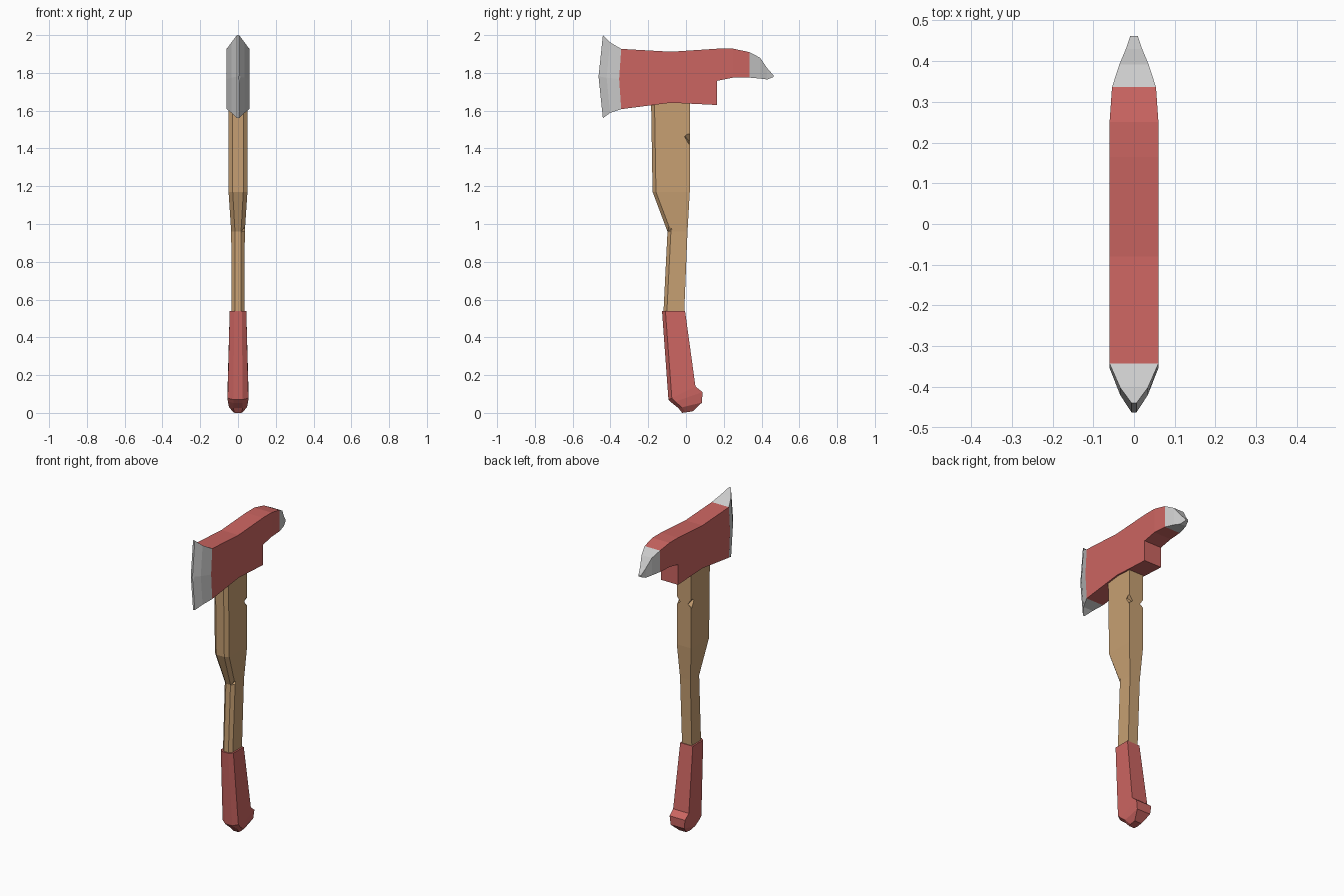
import bpy, bmesh
from math import radians

if "Cube" in bpy.data.objects:
    bpy.data.objects.remove(bpy.data.objects["Cube"])


def material(name, rgb):
    m = bpy.data.materials.new(name)
    m.diffuse_color = (*rgb, 1)
    m.use_nodes = True
    m.node_tree.nodes["Principled BSDF"].inputs["Base Color"].default_value = m.diffuse_color
    return m


RED = material("red_paint", (0.60, 0.13, 0.12))
WOOD = material("wood", (0.57, 0.35, 0.17))


def loft(name, halves, mat=None):
    """Skin a row of rings; each ring is a +x half outline mirrored to -x."""
    bm = bmesh.new()
    rings = []
    for half in halves:
        pts = half + [(-x, y, z) for x, y, z in reversed(half)]
        rings.append([bm.verts.new(p) for p in pts])
    n = len(rings[0])
    for a, b in zip(rings, rings[1:]):
        for i in range(n):
            j = (i + 1) % n
            bm.faces.new((a[i], a[j], b[j], b[i]))
    bm.faces.new(rings[0])
    bm.faces.new(rings[-1])
    bmesh.ops.remove_doubles(bm, verts=bm.verts, dist=1e-4)
    bmesh.ops.recalc_face_normals(bm, faces=bm.faces)
    me = bpy.data.meshes.new(name)
    bm.to_mesh(me)
    bm.free()
    ob = bpy.data.objects.new(name, me)
    bpy.context.collection.objects.link(ob)
    if mat:
        me.materials.append(mat)
    return ob


def nick(target, loc, size, rot=(45, 35, 0)):
    """Cut a small chip out of an edge."""
    bpy.ops.mesh.primitive_cube_add(size=1, location=loc,
                                    rotation=[radians(a) for a in rot])
    c = bpy.context.object
    c.name = "nick_cutter"
    c.scale = size
    c.hide_render = True
    c.hide_set(True)
    mod = target.modifiers.new("nick", 'BOOLEAN')
    mod.operation = 'DIFFERENCE'
    mod.object = c


def shaft_ring(front, back, hw, hf, chamfer=0.018):
    """Flat back, chamfered front; front and back are (y, z)."""
    (yf, zf), (yb, zb) = front, back
    t = chamfer / (yb - yf)
    return [(hf, yf, zf), (hw, yf + chamfer, zf + t * (zb - zf)), (hw, yb, zb)]


def slab_ring(y, top, bottom, hw, bulge=0.0):
    """Top, middle and bottom points of a vertical section."""
    return [(hw, y, top), (hw, y - bulge, (top + bottom) / 2), (hw, y, bottom)]


# wooden handle
handle = loft("handle", [
    shaft_ring((-0.185, 1.66), (0.02, 1.66), 0.05, 0.028),
    shaft_ring((-0.177, 1.17), (0.02, 1.17), 0.05, 0.028),
    shaft_ring((-0.098, 0.96), (0.008, 0.96), 0.036, 0.016),
    shaft_ring((-0.12, 0.52), (-0.01, 0.52), 0.034, 0.016),
], WOOD)
for s in (1, -1):
    nick(handle, (s * 0.062, 0.028, 1.455), (0.045, 0.06, 0.04), (35, s * 35, 0))
nick(handle, (0.04, -0.092, 0.965), (0.03, 0.03, 0.02))

# red grip with hooked knob
loft("grip", [
    shaft_ring((-0.127, 0.54), (-0.005, 0.54), 0.044, 0.02),
    shaft_ring((-0.093, 0.07), (0.05, 0.14), 0.055, 0.025),
    shaft_ring((-0.075, 0.053), (0.087, 0.11), 0.054, 0.025),
    shaft_ring((-0.04, 0.025), (0.085, 0.055), 0.047, 0.025),
    shaft_ring((-0.02, 0.0), (0.035, 0.008), 0.024, 0.018),
], RED)

# red axe head body with a step under the rear snout
loft("head_body", [
    slab_ring(-0.343, 1.927, 1.608, 0.06, 0.011),
    slab_ring(-0.08, 1.912, 1.642, 0.06),
    slab_ring(0.165, 1.928, 1.63, 0.06),
    slab_ring(0.165, 1.928, 1.758, 0.06),
    slab_ring(0.25, 1.928, 1.775, 0.06),
    slab_ring(0.336, 1.91, 1.775, 0.054),
], RED)

# steel cutting blade
blade = loft("blade", [
    slab_ring(-0.343, 1.927, 1.608, 0.06, 0.011),
    slab_ring(-0.402, 1.962, 1.588, 0.034, 0.018),
    slab_ring(-0.44, 2.0, 1.56, 0.006, 0.023),
])
nick(blade, (0.018, -0.465, 1.76), (0.025, 0.025, 0.045), (0, 0, 45))

# steel rear spike
loft("spike", [
    slab_ring(0.336, 1.91, 1.775, 0.054),
    slab_ring(0.392, 1.88, 1.77, 0.036),
    slab_ring(0.43, 1.825, 1.765, 0.02),
    slab_ring(0.462, 1.788, 1.778, 0.009),
])
